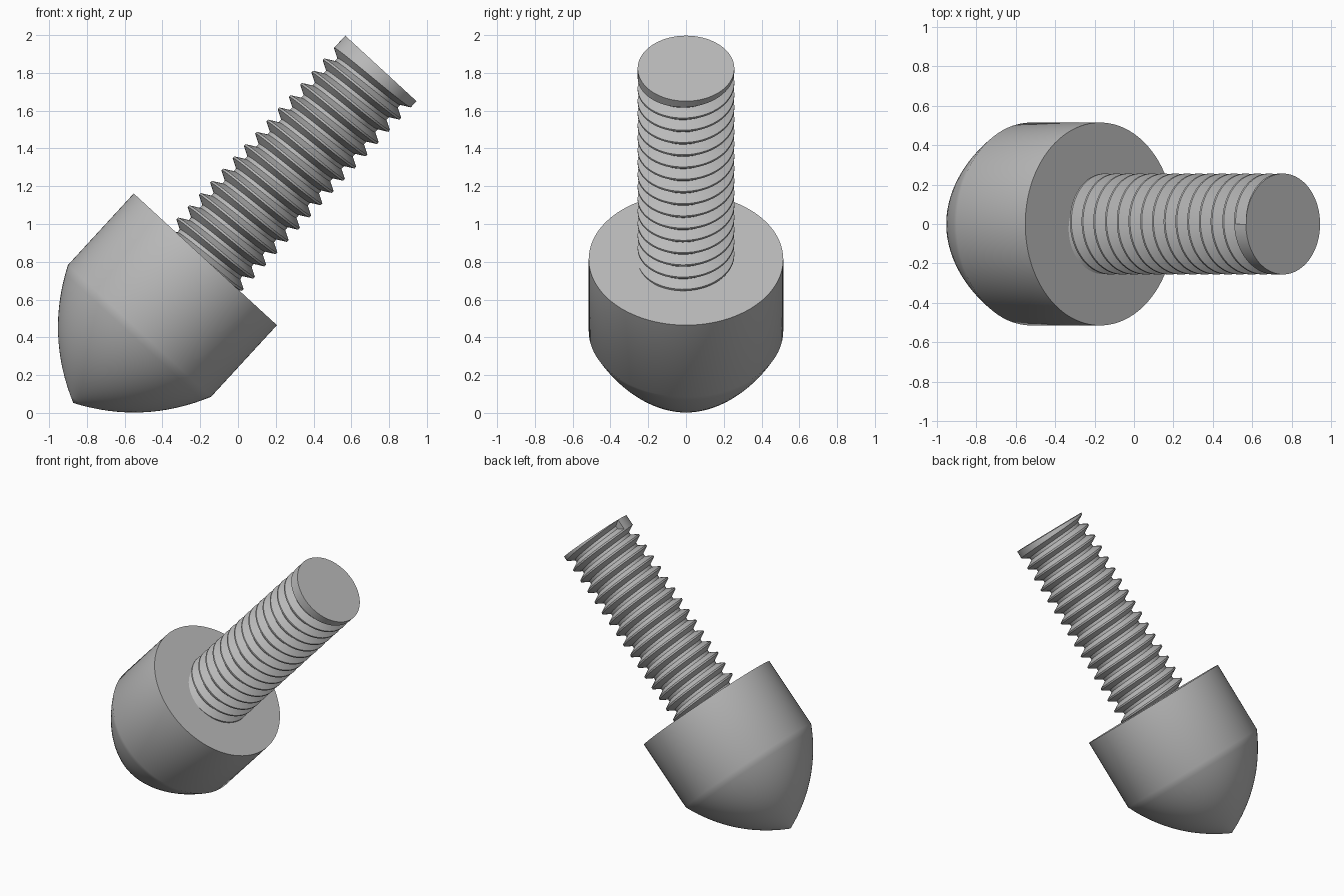
import bpy, bmesh
from math import sin, cos, tau, radians
from mathutils import Matrix, Vector

cube = bpy.data.objects.get("Cube")
if cube:
    bpy.data.objects.remove(cube, do_unlink=True)

# Local frame: z runs along the bolt, origin at the centre of the head's flat face
TILT = Matrix.Translation((-0.173, 0, 0.813)) @ Matrix.Rotation(radians(42.6), 4, "Y")
HEAD_R, HEAD_H, TIP, BULGE = 0.515, 0.515, 1.033, 0.066
SHANK_R, ROOT_R, SHANK_L = 0.256, 0.206, 1.373
PITCH, TURNS, SEG = 0.088, 17, 72

grey = bpy.data.materials.new("steel_grey")
grey.use_nodes = True
colour = (0.5, 0.5, 0.5, 1)
grey.diffuse_color = colour
grey.node_tree.nodes["Principled BSDF"].inputs["Base Color"].default_value = colour


def finish(bm, name):
    bm.normal_update()
    bm.transform(TILT)
    mesh = bpy.data.meshes.new(name)
    bm.to_mesh(mesh)
    bm.free()
    mesh.materials.append(grey)
    ob = bpy.data.objects.new(name, mesh)
    bpy.context.collection.objects.link(ob)
    bpy.ops.object.select_all(action="DESELECT")
    ob.select_set(True)
    bpy.context.view_layer.objects.active = ob
    bpy.ops.object.shade_smooth_by_angle(angle=radians(30))


# Head: cylinder ending in a pointed, bulging nose
def build_head():
    rim, tip = Vector((HEAD_R, 0, -HEAD_H)), Vector((0, 0, -TIP))
    out = Vector((1, 0, -1)).normalized()
    steps = 16
    profile = [Vector((0, 0, 0)), Vector((HEAD_R, 0, 0))]
    for i in range(steps + 1):
        t = i / steps
        profile.append(rim.lerp(tip, t) + out * BULGE * 4 * t * (1 - t))
    bm = bmesh.new()
    verts = [bm.verts.new(p) for p in profile]
    edges = [bm.edges.new(pair) for pair in zip(verts, verts[1:])]
    bmesh.ops.spin(bm, geom=verts + edges, cent=(0, 0, 0), axis=(0, 0, 1),
                   angle=tau, steps=96, use_merge=False)
    bmesh.ops.remove_doubles(bm, verts=bm.verts, dist=1e-4)
    bmesh.ops.recalc_face_normals(bm, faces=bm.faces)
    finish(bm, "head")


# Shank: helical thread swept up to a full round end with a stepped run-out
def build_shank():
    bm = bmesh.new()
    section = [(SHANK_R, 0), (SHANK_R, 0.13), (ROOT_R, 0.45), (ROOT_R, 0.68)]
    last = (TURNS - 1) * SEG

    def point(i, r, z):
        a = tau * (i / SEG + 0.5)
        return bm.verts.new((r * cos(a), r * sin(a), z))

    grid = []
    for i in range(last + SEG):
        z = SHANK_L + PITCH * (i / SEG - TURNS)
        rows = section if i <= last else section[:1]
        grid.append([point(i, r, z + PITCH * h) for r, h in rows])
    ring = [point(i, SHANK_R, SHANK_L) for i in range(SEG)]
    grid.append([ring[0]])

    # Thread flanks, crests and roots
    for i in range(last):
        a = grid[i] + [grid[i + SEG][0]]
        b = grid[i + 1] + [grid[i + 1 + SEG][0]]
        for k in range(len(section)):
            bm.faces.new((a[k], b[k], b[k + 1], a[k + 1]))

    # Tapering end band, run-out step and flat end
    for i in range(SEG):
        loop = [grid[last + i][0], grid[last + i + 1][0], ring[(i + 1) % SEG], ring[i]]
        bm.faces.new(list(dict.fromkeys(loop)))
    bm.faces.new(grid[last] + [ring[0]])
    bm.faces.new(ring)
    finish(bm, "threaded_shank")


build_head()
build_shank()
